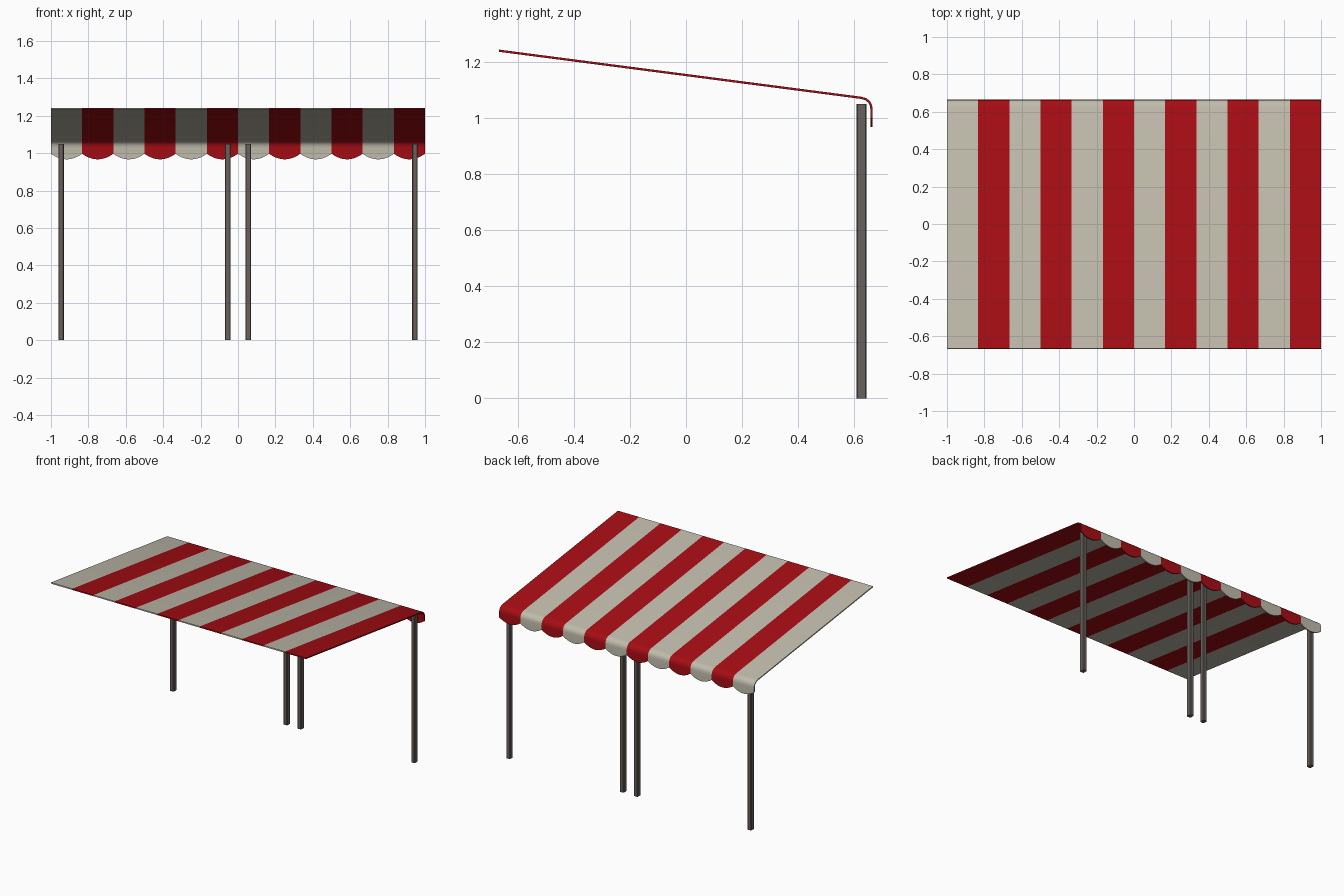
import bpy, bmesh, math

if "Cube" in bpy.data.objects:
    bpy.data.objects.remove(bpy.data.objects["Cube"])

def material(name, rgb):
    m = bpy.data.materials.new(name)
    m.diffuse_color = (*rgb, 1)
    m.use_nodes = True
    m.node_tree.nodes["Principled BSDF"].inputs["Base Color"].default_value = m.diffuse_color
    return m

cream = material("cream_cloth", (0.53, 0.50, 0.41))
red = material("red_cloth", (0.38, 0.004, 0.007))
metal = material("post_metal", (0.14, 0.12, 0.11))

def add_object(name, bm, mats):
    me = bpy.data.meshes.new(name)
    bm.to_mesh(me)
    bm.free()
    for m in mats:
        me.materials.append(m)
    ob = bpy.data.objects.new(name, me)
    bpy.context.collection.objects.link(ob)
    return ob

def select(ob):
    bpy.ops.object.select_all(action='DESELECT')
    ob.select_set(True)
    bpy.context.view_layer.objects.active = ob

# Striped canopy: sloping sheet, rounded edge, scalloped valance
STRIPES, SEG = 12, 10
profile = [(-0.666, 1.243), (0.625, 1.075), (0.642, 1.070), (0.655, 1.060),
           (0.663, 1.046), (0.665, 1.030)]
bm = bmesh.new()
columns = []
for i in range(STRIPES * SEG + 1):
    x = -1 + 2 * i / (STRIPES * SEG)
    t = (i % SEG) / SEG
    hem = 0.997 - 0.03 * (1 - (2 * t - 1) ** 2)
    columns.append([bm.verts.new((x, y, z)) for y, z in profile + [(0.665, hem)]])
for i, (a, b) in enumerate(zip(columns, columns[1:])):
    for j in range(len(a) - 1):
        f = bm.faces.new((a[j], b[j], b[j + 1], a[j + 1]))
        f.material_index = (i // SEG) % 2
canopy = add_object("striped_canopy", bm, [cream, red])
thick = canopy.modifiers.new("thickness", 'SOLIDIFY')
thick.thickness = 0.008
thick.offset = -1
select(canopy)
bpy.ops.object.modifier_apply(modifier=thick.name)
bpy.ops.object.shade_smooth_by_angle(angle=math.radians(30))

# Four support posts: two per canopy half
for n, x in enumerate((-0.946, -0.055, 0.055, 0.946)):
    bm = bmesh.new()
    bmesh.ops.create_cube(bm, size=1)
    for v in bm.verts:
        v.co = (x + v.co.x * 0.03, 0.625 + v.co.y * 0.036, 0.525 + v.co.z * 1.05)
    upright = [e for e in bm.edges if abs(e.verts[0].co.z - e.verts[1].co.z) > 0.5]
    bmesh.ops.bevel(bm, geom=upright, offset=0.004, segments=1, affect='EDGES')
    add_object(f"support_post_{n + 1}", bm, [metal])
